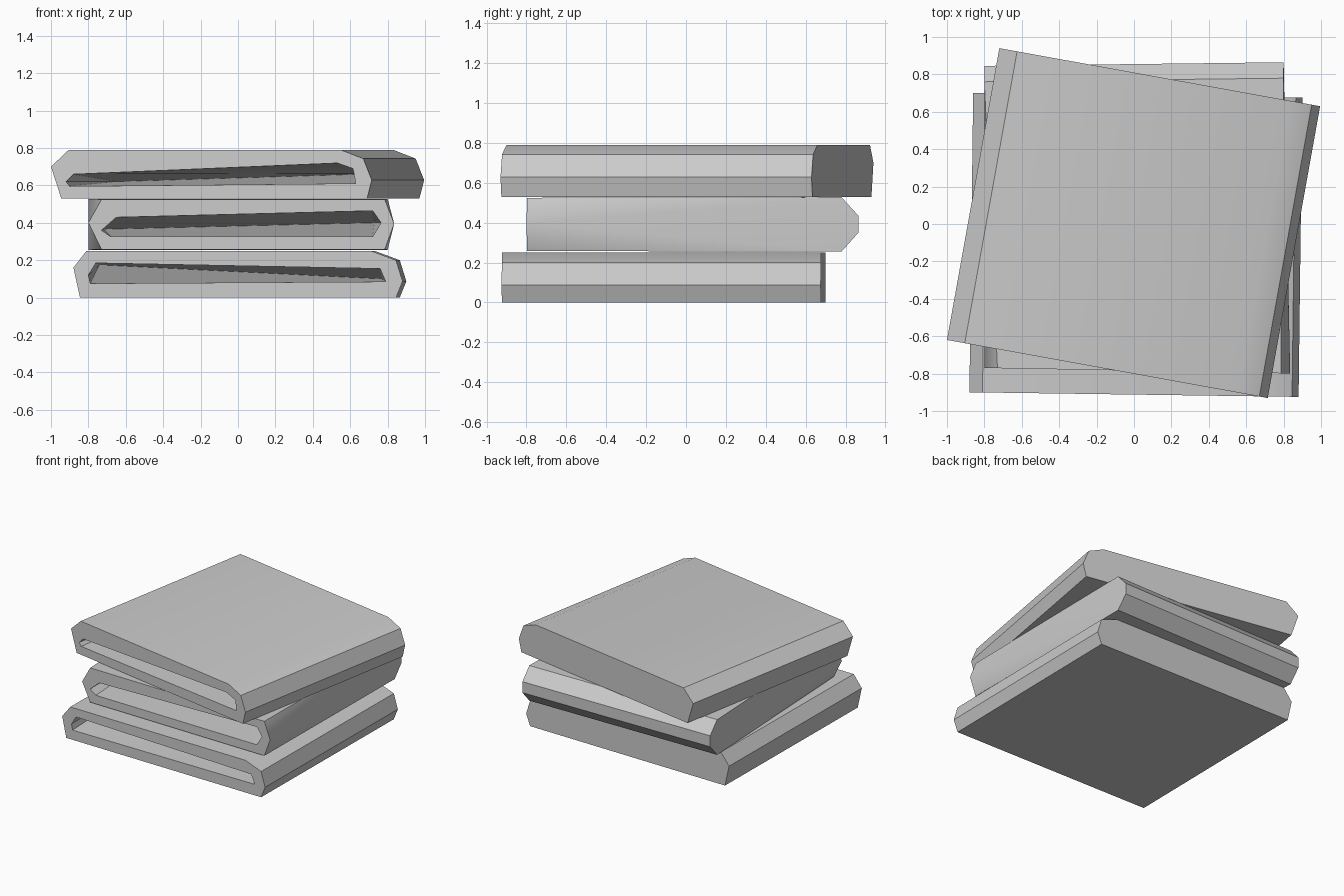
import bpy
import bmesh
from math import radians
from mathutils import Vector

if "Cube" in bpy.data.objects:
    bpy.data.objects.remove(bpy.data.objects["Cube"], do_unlink=True)

GREY = (0.6, 0.6, 0.6, 1.0)
cloth = bpy.data.materials.new("grey cloth")
cloth.use_nodes = True
cloth.diffuse_color = GREY
cloth.node_tree.nodes["Principled BSDF"].inputs["Base Color"].default_value = GREY


def hull_object(name, points):
    """Convex solid around the points, with flat areas merged."""
    bm = bmesh.new()
    for p in points:
        bm.verts.new(p)
    bmesh.ops.convex_hull(bm, input=bm.verts[:])
    loose = [v for v in bm.verts if not v.link_faces]
    bmesh.ops.delete(bm, geom=loose, context="VERTS")
    bmesh.ops.dissolve_limit(bm, angle_limit=radians(1),
                             verts=bm.verts[:], edges=bm.edges[:])
    bmesh.ops.recalc_face_normals(bm, faces=bm.faces[:])
    mesh = bpy.data.meshes.new(name)
    bm.to_mesh(mesh)
    bm.free()
    mesh.materials.append(cloth)
    obj = bpy.data.objects.new(name, mesh)
    bpy.context.collection.objects.link(obj)
    return obj


def folded_cloth(name, profile, opening, crease, y0, slope, sweep, back=None):
    """Slab swept back from its front profile, with a wedge gap between the folds."""
    def place(x, z, t):
        return Vector((x + sweep[0] * t, y0 + slope * x + sweep[1] * t, z))

    front = [place(x, z, 0) for x, z in profile]
    rear = back or [place(x, z, 1) for x, z in profile]
    slab = hull_object(name, front + rear)

    # The gap narrows to a crease near the back
    gap = hull_object(name + "_gap",
                      [place(x, z, -0.01) for x, z in opening]
                      + [place(x, z, 0.92) for x, z in crease])
    cut = slab.modifiers.new("gap", "BOOLEAN")
    cut.operation = "DIFFERENCE"
    cut.solver = "EXACT"
    cut.object = gap

    bpy.ops.object.select_all(action="DESELECT")
    slab.select_set(True)
    bpy.context.view_layer.objects.active = slab
    bpy.ops.object.modifier_apply(modifier=cut.name)
    bpy.data.objects.remove(gap, do_unlink=True)
    bpy.ops.object.shade_smooth_by_angle(angle=radians(30))


# Bottom cloth, almost square to the stack
folded_cloth(
    "bottom_cloth",
    [(-0.845, 0), (-0.88, 0.16), (-0.81, 0.25), (0.71, 0.25),
     (0.845, 0.2), (0.88, 0.087), (0.845, 0)],
    [(-0.8, 0.12), (-0.76, 0.185), (0.76, 0.155), (0.79, 0.085), (-0.79, 0.075)],
    [(-0.76, 0.175), (0.75, 0.1)],
    -0.912, -0.014, (0.02, 1.6))

# Middle cloth, with a chamfered fold along its back
middle_back = [(x, y + 0.012 * x, z) for x in (-0.8, 0.8)
               for y, z in ((0.77, 0.255), (0.855, 0.35), (0.855, 0.435), (0.77, 0.528))]
folded_cloth(
    "middle_cloth",
    [(-0.73, 0.258), (-0.8, 0.4), (-0.73, 0.525), (0.785, 0.525),
     (0.835, 0.395), (0.785, 0.258)],
    [(-0.73, 0.36), (-0.65, 0.43), (0.72, 0.465), (0.765, 0.4),
     (0.72, 0.325), (-0.68, 0.325)],
    [(-0.72, 0.365), (0.73, 0.4)],
    -0.784, -0.018, (0, 1.65), middle_back)

# Top cloth, turned on the stack
folded_cloth(
    "top_cloth",
    [(-0.945, 0.53), (-1, 0.7), (-0.905, 0.79), (0.55, 0.79),
     (0.67, 0.743), (0.715, 0.628), (0.69, 0.53)],
    [(-0.92, 0.62), (-0.88, 0.66), (0.53, 0.72), (0.615, 0.69),
     (0.63, 0.61), (-0.9, 0.595)],
    [(-0.9, 0.62), (0.6, 0.665)],
    -0.801, -0.181, (0.28, 1.56))
